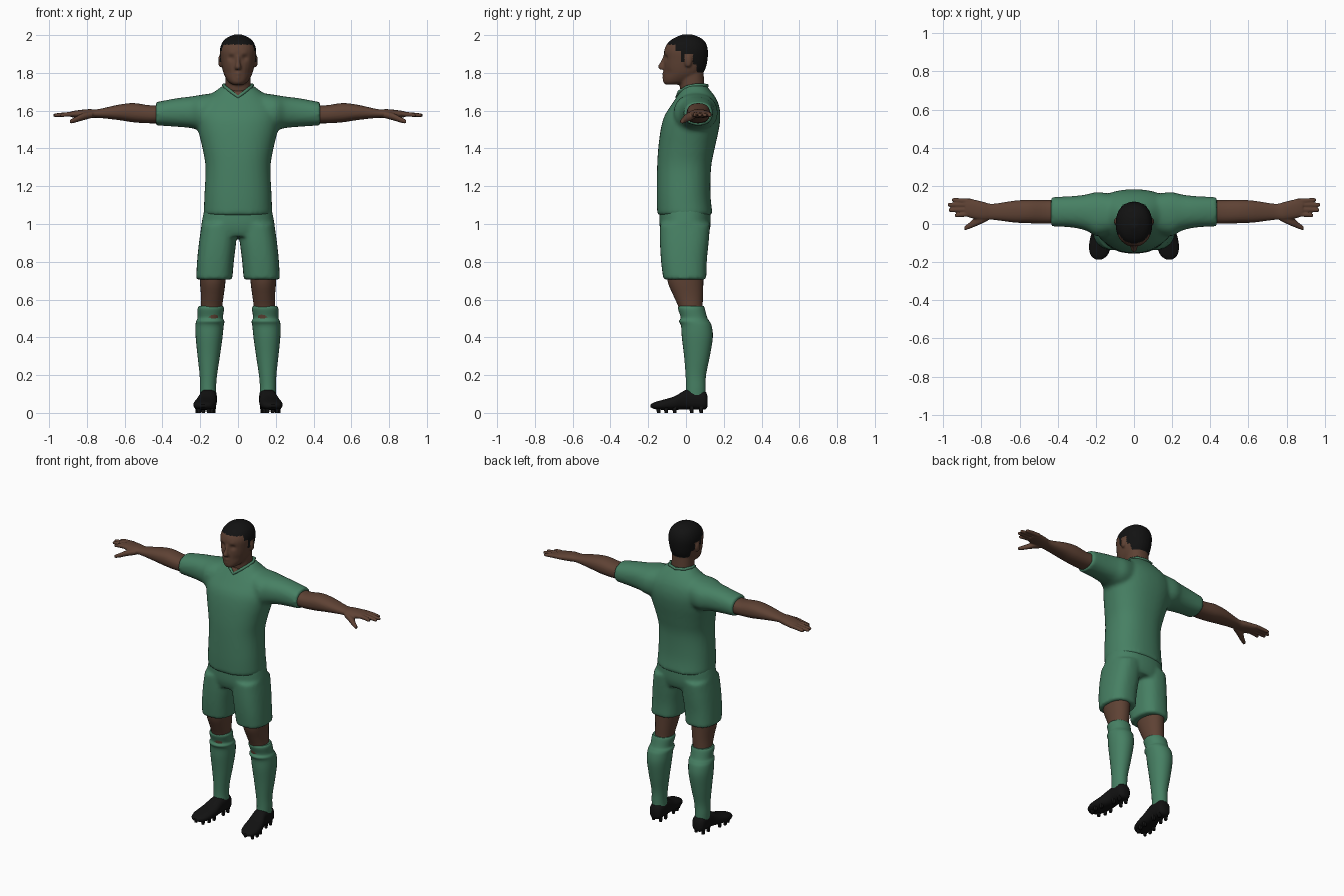
import bpy, bmesh, math
from mathutils import Vector


def material(name, rgb):
    m = bpy.data.materials.new(name)
    m.diffuse_color = (*rgb, 1)
    return m


GREEN = material("kit green", (0.062, 0.215, 0.125))
SKIN = material("brown skin", (0.112, 0.054, 0.034))
BLACK = material("black", (0.006, 0.006, 0.006))


def spline(a, b, c, d, t):
    return 0.5 * (2*b + (c - a)*t + (2*a - 5*b + 4*c - d)*t*t + (3*b - a - 3*c + d)*t**3)


def loft(bm, axis, stations, side=1, power=2.3, n=28, steps=4):
    """Skin rounded sections (position, a_min, a_max, b_min, b_max) along an axis."""
    st = [Vector(s) for s in stations]
    path = []
    for i in range(len(st) - 1):
        p, q = st[max(i - 1, 0)], st[min(i + 2, len(st) - 1)]
        path += [spline(p, st[i], st[i + 1], q, k / steps) for k in range(steps)]
    path.append(st[-1])
    rings = []
    for t, a0, a1, b0, b1 in path:
        ring = []
        for k in range(n):
            ang = 2 * math.pi * k / n
            c, s = math.cos(ang), math.sin(ang)
            a = (a0 + a1)/2 + (a1 - a0)/2 * math.copysign(abs(c)**(2/power), c)
            b = (b0 + b1)/2 + (b1 - b0)/2 * math.copysign(abs(s)**(2/power), s)
            co = {"x": (t, a, b), "y": (a, t, b), "z": (a, b, t)}[axis]
            ring.append(bm.verts.new((co[0] * side, co[1], co[2])))
        rings.append(ring)
    for r, q in zip(rings, rings[1:]):
        for k in range(n):
            bm.faces.new((r[k], r[(k + 1) % n], q[(k + 1) % n], q[k]))
    bm.faces.new(rings[0])
    bm.faces.new(rings[-1])


def ball(bm, centre, size):
    r = bmesh.ops.create_uvsphere(bm, u_segments=16, v_segments=10, radius=1)
    for v in r["verts"]:
        v.co = Vector(centre) + Vector([v.co[i] * size[i] for i in range(3)])


def finish(bm, name, mats, voxel=0, smooth=0):
    bmesh.ops.recalc_face_normals(bm, faces=bm.faces)
    me = bpy.data.meshes.new(name)
    bm.to_mesh(me)
    bm.free()
    ob = bpy.data.objects.new(name, me)
    bpy.context.collection.objects.link(ob)
    bpy.context.view_layer.objects.active = ob
    ob.select_set(True)
    if voxel:  # fuse the overlapping volumes into one skin
        m = ob.modifiers.new("fuse", "REMESH")
        m.mode, m.voxel_size = "VOXEL", voxel
        bpy.ops.object.modifier_apply(modifier="fuse")
        m = ob.modifiers.new("soften", "SMOOTH")
        m.factor, m.iterations = 0.5, smooth
        bpy.ops.object.modifier_apply(modifier="soften")
    ob.data.materials.clear()
    for m in mats:
        ob.data.materials.append(m)
    bpy.ops.object.shade_smooth_by_angle(angle=math.radians(50))
    ob.select_set(False)
    return ob


# Shirt: torso and both sleeves, with a V neck opening
bm = bmesh.new()
torso = [(1.045, .182, -.152, .142), (1.15, .178, -.155, .130), (1.30, .172, -.153, .133),
         (1.40, .188, -.147, .152), (1.50, .212, -.134, .174), (1.57, .222, -.115, .182),
         (1.63, .205, -.078, .174), (1.68, .150, -.045, .150), (1.735, .078, -.010, .105)]
loft(bm, "z", [(z, -w, w, f, b) for z, w, f, b in torso], n=40)
for s in (1, -1):
    loft(bm, "x", [(.08, -.04, .15, 1.50, 1.70), (.19, -.065, .168, 1.495, 1.685),
                   (.25, -.035, .155, 1.508, 1.675), (.33, -.018, .146, 1.515, 1.665),
                   (.435, -.012, .142, 1.522, 1.645)], s)
shirt = finish(bm, "shirt", [GREEN, SKIN], 0.012, 5)
for p in shirt.data.polygons:
    x, y, z = p.center
    p.material_index = int(y < .04 and z > 1.672 + .75 * abs(x))

# Collar band around the neck
cu = bpy.data.curves.new("collar", "CURVE")
cu.dimensions, cu.bevel_depth, cu.bevel_resolution = "3D", .009, 2
half = [(.035, -.036, 1.700), (.068, .005, 1.725), (.076, .05, 1.735), (.055, .095, 1.735)]
pts = [(0, -.047, 1.672)] + half + [(0, .112, 1.732)] + [(-x, y, z) for x, y, z in half[::-1]]
sp = cu.splines.new("POLY")
sp.points.add(len(pts) - 1)
for p, co in zip(sp.points, pts):
    p.co = (*co, 1)
sp.use_cyclic_u = True
cu.materials.append(GREEN)
bpy.context.collection.objects.link(bpy.data.objects.new("collar", cu))

# Shorts: hips and two loose legs
bm = bmesh.new()
loft(bm, "z", [(.935, -.195, .195, -.125, .115), (.99, -.195, .195, -.14, .13),
               (1.08, -.178, .178, -.14, .13)], n=40)
for s in (1, -1):
    loft(bm, "z", [(.705, .030, .222, -.120, .108), (.80, .022, .217, -.132, .110),
                   (.90, .010, .207, -.138, .120), (1.0, .002, .192, -.138, .128)], s, 2.5)
finish(bm, "shorts", [GREEN], 0.011, 4)

# Head: skull, neck, nose and ears
bm = bmesh.new()
skull = [(1.738, .028, -.108, -.03), (1.752, .050, -.117, .03), (1.785, .071, -.118, .075),
         (1.82, .083, -.117, .102), (1.87, .092, -.116, .114), (1.92, .096, -.115, .116),
         (1.96, .084, -.095, .104), (1.985, .060, -.062, .078), (2.003, .020, -.02, .035)]
loft(bm, "z", [(z, -w, w, f, b) for z, w, f, b in skull], power=2.2)
loft(bm, "z", [(1.62, -.075, .075, -.02, .105), (1.71, -.068, .068, -.03, .098),
               (1.83, -.066, .066, -.045, .092)])
loft(bm, "z", [(1.818, -.018, .018, -.138, -.09), (1.833, -.017, .017, -.149, -.09),
               (1.86, -.011, .011, -.134, -.09), (1.892, -.010, .010, -.120, -.09)], n=12)
for s in (1, -1):
    ball(bm, (.094 * s, .012, 1.863), (.011, .021, .034))
head = finish(bm, "head", [SKIN, BLACK], 0.006, 3)
# Sculpt eye sockets, brow, lips and mouth line: (x, z, radius, push)
marks = [(.036, 1.880, .016, .010), (.034, 1.902, .014, -.003), (.055, 1.80, .022, .005),
         (0, 1.795, .013, -.007), (0, 1.774, .010, -.006), (0, 1.755, .013, -.004)]
for v in head.data.vertices:
    if v.co.y < -.04 and v.co.z > 1.735:
        v.co.y += sum(d * math.exp(-((abs(v.co.x) - x)**2 + (v.co.z - z)**2) / r**2)
                      for x, z, r, d in marks)


def hairline(y):
    """Lower edge of the hair: high brow, sideburn, above the ear, low nape."""
    for limit, low in ((-.055, 1.950), (-.028, 1.915), (-.008, 1.855), (.036, 1.900), (.055, 1.845)):
        if y < limit:
            return low
    return 1.805


for p in head.data.polygons:
    p.material_index = int(p.center.z > hairline(p.center.y))

for s, tag in ((1, "left"), (-1, "right")):
    # Arm with hand, fingers and thumb
    bm = bmesh.new()
    loft(bm, "x", [(.36, .005, .128, 1.535, 1.635), (.46, .002, .125, 1.533, 1.628),
                   (.55, .004, .127, 1.538, 1.640), (.63, .008, .122, 1.550, 1.632),
                   (.74, .022, .106, 1.562, 1.608), (.79, .020, .116, 1.560, 1.608),
                   (.85, .030, .130, 1.562, 1.602), (.885, .042, .130, 1.566, 1.596)], s)
    for y0, y1, tip in ((.052, .045, .940), (.076, .073, .972), (.100, .101, .977), (.120, .126, .955)):
        loft(bm, "x", [(.85, y0 - .013, y0 + .013, 1.570, 1.596),
                       (.91, (y0 + y1)/2 - .012, (y0 + y1)/2 + .012, 1.568, 1.592),
                       (tip - .01, y1 - .010, y1 + .010, 1.566, 1.586),
                       (tip, y1 - .006, y1 + .006, 1.569, 1.583)], s, n=12)
    loft(bm, "x", [(.77, .015, .065, 1.562, 1.598), (.82, -.008, .045, 1.549, 1.588),
                   (.86, -.024, .010, 1.537, 1.567), (.89, -.034, -.012, 1.531, 1.552)], s, n=14)
    finish(bm, tag + "_arm", [SKIN], 0.005, 2)

    # Knee between shorts and sock
    bm = bmesh.new()
    loft(bm, "z", [(.50, .088, .196, -.028, .09), (.56, .084, .196, -.040, .088),
                   (.62, .076, .196, -.066, .09), (.70, .066, .202, -.098, .092),
                   (.80, .062, .205, -.10, .095)], s, 2.1)
    finish(bm, tag + "_knee", [SKIN])

    # Sock with folded cuff and calf
    bm = bmesh.new()
    loft(bm, "z", [(.07, .112, .200, -.005, .105), (.13, .116, .202, .000, .104),
                   (.20, .111, .203, -.002, .106), (.30, .096, .214, -.010, .126),
                   (.40, .082, .224, -.022, .142), (.46, .076, .225, -.026, .136),
                   (.485, .072, .222, -.037, .124), (.505, .080, .214, -.028, .112),
                   (.55, .074, .214, -.042, .100), (.565, .080, .206, -.038, .094)], s, 2.1)
    finish(bm, tag + "_sock", [GREEN])

    # Boot with studs
    bm = bmesh.new()
    boot = [(.115, .157, .018, .035, .085), (.100, .157, .040, .018, .115), (.05, .157, .046, .018, .127),
            (0, .160, .046, .018, .122), (-.06, .170, .056, .016, .088), (-.12, .179, .057, .016, .070),
            (-.165, .183, .043, .020, .057), (-.187, .185, .014, .030, .045)]
    loft(bm, "y", [(y, c - w, c + w, lo, hi) for y, c, w, lo, hi in boot], s, 2.5)
    for y, c, w in ((.08, .157, .026), (.03, .157, .028), (-.06, .170, .036), (-.105, .177, .038), (-.145, .182, .026)):
        for d in (-w, w):
            loft(bm, "z", [(0, c + d - .009, c + d + .009, y - .009, y + .009),
                           (.035, c + d - .013, c + d + .013, y - .013, y + .013)], s, n=8, steps=1)
    finish(bm, tag + "_boot", [BLACK])
